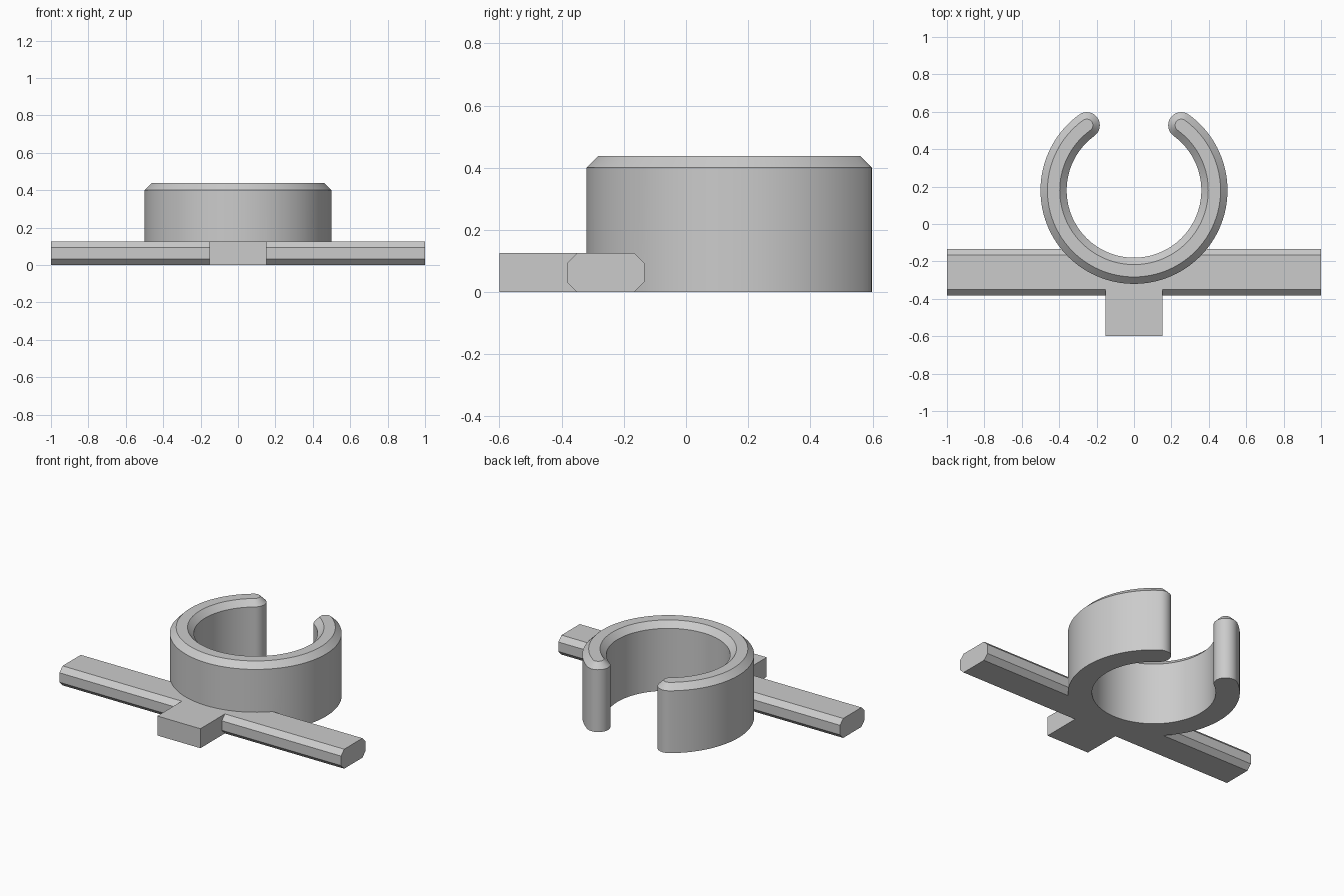
import bpy, bmesh
from math import cos, sin, pi, radians

cube = bpy.data.objects.get("Cube")
if cube:
    bpy.data.objects.remove(cube, do_unlink=True)

grey = bpy.data.materials.new("plain_grey")
grey.use_nodes = True
GREY = (0.6, 0.6, 0.6, 1)
grey.diffuse_color = GREY
grey.node_tree.nodes["Principled BSDF"].inputs["Base Color"].default_value = GREY

RING_Y, MEAN_R, HALF_WALL = 0.18, 0.43, 0.07
RING_TOP, RING_CHAMFER = 0.437, 0.037
TIP = radians(54)                      # angle of the right-hand tip of the open ring
BAR_TOP, BAR_CHAMFER = 0.125, 0.032


def loft(name, loops):
    """Solid through a stack of matching point loops, capped at both ends."""
    bm = bmesh.new()
    rows = [[bm.verts.new(p) for p in loop] for loop in loops]
    n = len(rows[0])
    for a, b in zip(rows, rows[1:]):
        for i in range(n):
            j = (i + 1) % n
            bm.faces.new((a[i], a[j], b[j], b[i]))
    bm.faces.new(rows[0][::-1])
    bm.faces.new(rows[-1])
    bmesh.ops.recalc_face_normals(bm, faces=bm.faces)
    mesh = bpy.data.meshes.new(name)
    bm.to_mesh(mesh)
    bm.free()
    mesh.materials.append(grey)
    obj = bpy.data.objects.new(name, mesh)
    bpy.context.collection.objects.link(obj)
    return obj


def arc(cx, cy, r, start, end, steps):
    return [(cx + r * cos(start + (end - start) * i / steps),
             cy + r * sin(start + (end - start) * i / steps)) for i in range(steps + 1)]


def c_outline(w, z):
    """Open-ring outline of half width w with round tips."""
    a0, a1 = pi - TIP, 2 * pi + TIP
    tip = lambda a: (MEAN_R * cos(a), RING_Y + MEAN_R * sin(a))
    pts = arc(0, RING_Y, MEAN_R + w, a0, a1, 96)
    pts += arc(*tip(a1), w, a1, a1 + pi, 16)[1:-1]
    pts += arc(0, RING_Y, MEAN_R - w, a1, a0, 96)
    pts += arc(*tip(a0), w, a0 + pi, a0 + 2 * pi, 16)[1:-1]
    return [(x, y, z) for x, y in pts]


def combine(target, other, operation):
    mod = target.modifiers.new(operation.lower(), "BOOLEAN")
    mod.operation, mod.object, mod.solver = operation, other, "EXACT"
    bpy.ops.object.select_all(action="DESELECT")
    bpy.context.view_layer.objects.active = target
    target.select_set(True)
    bpy.ops.object.modifier_apply(modifier=mod.name)
    bpy.data.objects.remove(other, do_unlink=True)


# Cross bar with chamfered long edges
y0, y1, c, t = -0.383, -0.134, BAR_CHAMFER, BAR_TOP
section = [(y0 + c, 0), (y1 - c, 0), (y1, c), (y1, t - c),
           (y1 - c, t), (y0 + c, t), (y0, t - c), (y0, c)]
clip = loft("clip_holder", [[(x, y, z) for y, z in section] for x in (-1, 1)])

# Clear the bar out of the ring opening
bore = loft("bore_cutter", [[(x, y, z) for x, y in arc(0, RING_Y, MEAN_R - 0.02, 0, 2 * pi, 96)[:-1]]
                            for z in (-0.1, 0.6)])
combine(clip, bore, "DIFFERENCE")

# Front tab
tab = loft("front_tab", [[(-0.153, -0.6, z), (0.153, -0.6, z),
                          (0.153, -0.27, z), (-0.153, -0.27, z)] for z in (0, BAR_TOP)])
combine(clip, tab, "UNION")

# Open ring with a chamfered top edge
ring = loft("open_ring", [c_outline(HALF_WALL, 0),
                          c_outline(HALF_WALL, RING_TOP - RING_CHAMFER),
                          c_outline(HALF_WALL - RING_CHAMFER, RING_TOP)])
combine(clip, ring, "UNION")

bpy.ops.object.select_all(action="DESELECT")
clip.select_set(True)
bpy.context.view_layer.objects.active = clip
bpy.ops.object.shade_smooth_by_angle(angle=radians(30))
